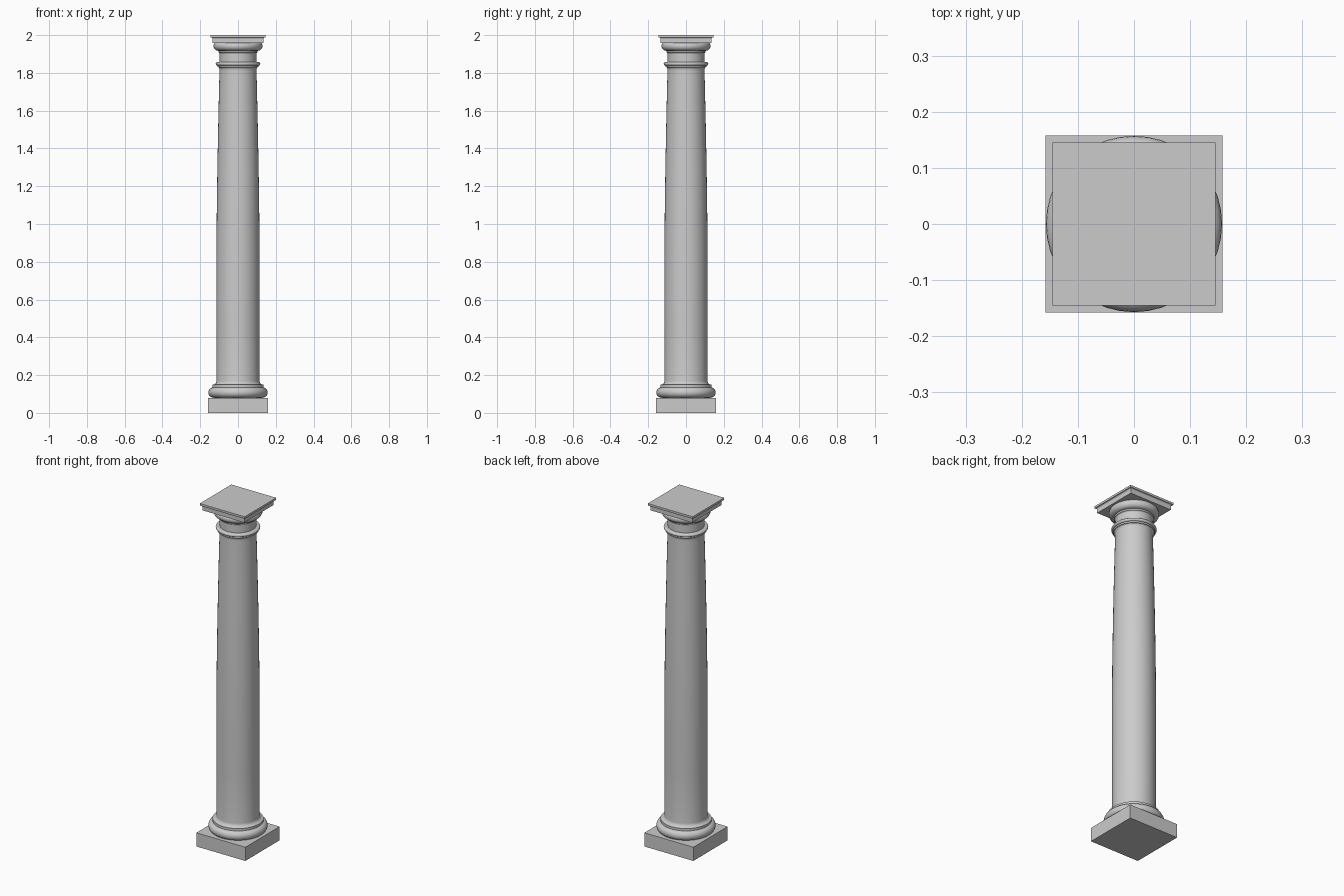
import bpy, bmesh, math

if "Cube" in bpy.data.objects:
    bpy.data.objects.remove(bpy.data.objects["Cube"])

SEGMENTS = 40


def finish(name, bm, angle=35):
    bmesh.ops.recalc_face_normals(bm, faces=bm.faces)
    mesh = bpy.data.meshes.new(name)
    bm.to_mesh(mesh)
    bm.free()
    obj = bpy.data.objects.new(name, mesh)
    bpy.context.collection.objects.link(obj)
    bpy.ops.object.select_all(action='DESELECT')
    obj.select_set(True)
    bpy.context.view_layer.objects.active = obj
    bpy.ops.object.shade_smooth_by_angle(angle=math.radians(angle))
    return obj


def stack(name, profile, sides, turn=0.0, scale=1.0):
    """Stack rings of (radius, height) and cap both ends."""
    bm = bmesh.new()
    rings = []
    for r, z in profile:
        ring = []
        for i in range(sides):
            a = turn + 2 * math.pi * i / sides
            ring.append(bm.verts.new((r * scale * math.cos(a), r * scale * math.sin(a), z)))
        rings.append(ring)
    for low, high in zip(rings, rings[1:]):
        for i in range(sides):
            j = (i + 1) % sides
            bm.faces.new((low[i], low[j], high[j], high[i]))
    bm.faces.new(rings[0])
    bm.faces.new(rings[-1])
    return finish(name, bm)


def turned(name, profile):
    return stack(name, profile, SEGMENTS)


def square(name, profile):
    return stack(name, profile, 4, math.pi / 4, math.sqrt(2))


def arc(cr, cz, rr, rz, start, end, steps):
    """Elliptical profile arc, angles in degrees from the outward direction."""
    angles = [math.radians(start + (end - start) * i / steps) for i in range(steps + 1)]
    return [(cr + rr * math.cos(a), cz + rz * math.sin(a)) for a in angles]


# Square plinth
square("plinth", [(0.158, 0), (0.158, 0.08)])

# Rounded base moulding with its fillet
turned("base_torus", arc(0.129, 0.108, 0.028, 0.028, -90, 90, 10))
turned("base_fillet", [(0.135, 0.134), (0.135, 0.149)])

# Shaft: flared foot, straight lower part, gently tapering upper part, flared head
foot = arc(0.132, 0.170, 0.018, 0.021, 270, 180, 5)
taper = [(0.114 + 0.001 * t, 0.17 + 0.53 * t) for t in (0.5, 1)]
taper += [(0.115 - 0.017 * t ** 1.7, 0.7 + 1.11 * t) for t in (i / 10 for i in range(1, 11))]
head = arc(0.108, 1.815, 0.010, 0.016, 180, 90, 4)
turned("shaft", foot + taper + head)

# Ring below the neck
turned("astragal_fillet", [(0.109, 1.830), (0.109, 1.839)])
turned("astragal", arc(0.109, 1.848, 0.009, 0.009, -90, 90, 8))

# Neck and small fillets under the cushion
turned("neck", [(0.097, 1.855), (0.097, 1.900)] + arc(0.104, 1.900, 0.007, 0.008, 180, 90, 3))
turned("neck_fillet", [(0.104, 1.908), (0.104, 1.917)])

# Cushion moulding of the capital
turned("echinus", arc(0.104, 1.942, 0.026, 0.025, -90, 45, 10) + [(0.116, 1.962)])

# Square top slab with cove and crowning fillet
square("abacus", [(0.135, 1.959), (0.135, 1.980)]
       + arc(0.142, 1.980, 0.007, 0.008, 180, 90, 4)
       + [(0.145, 1.988), (0.145, 2.0)])
